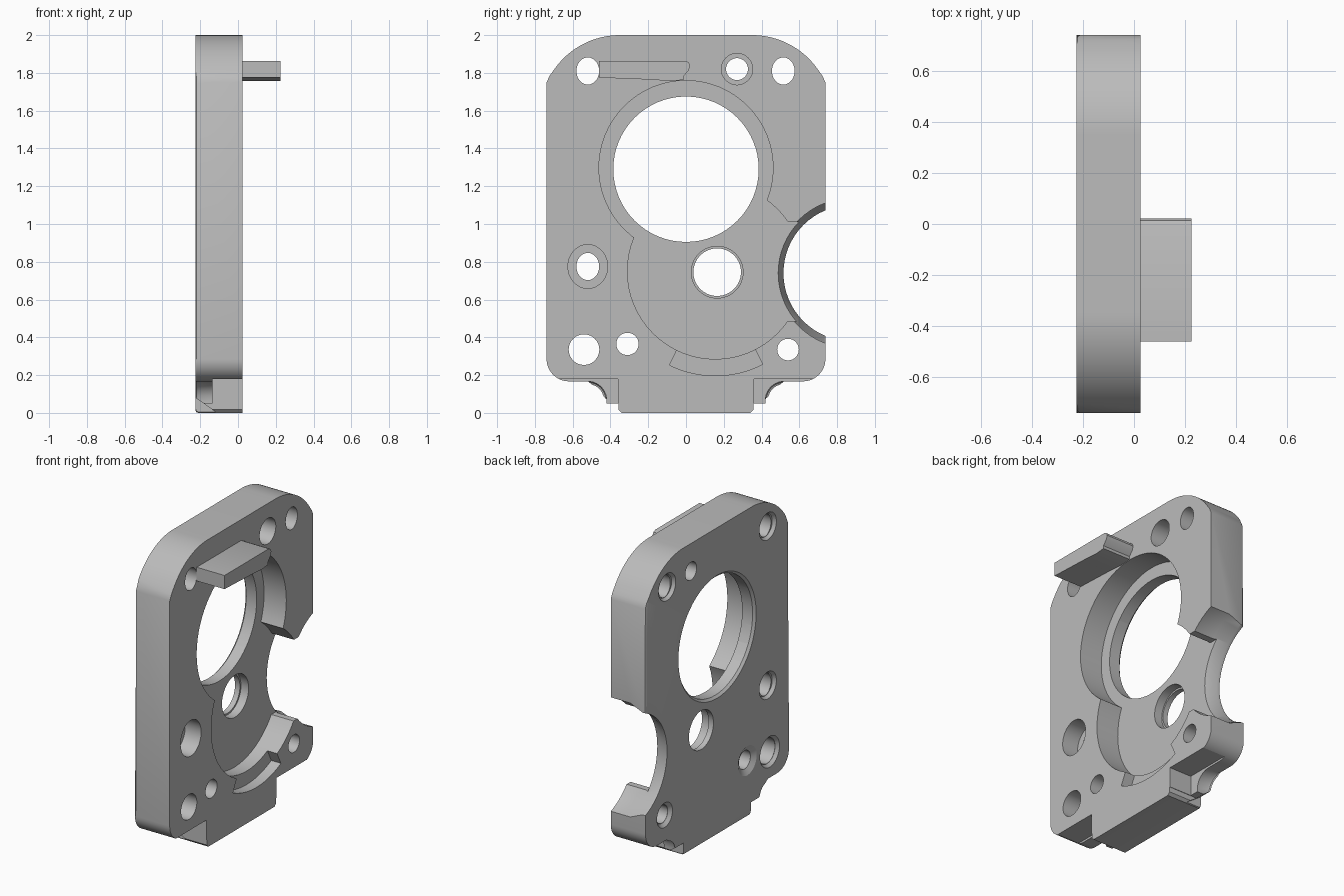
import bpy, bmesh
from math import sin, cos, radians

cube = bpy.data.objects.get("Cube")
if cube:
    bpy.data.objects.remove(cube, do_unlink=True)

BACK, FRONT, FLOOR = -0.225, 0.025, -0.135
OUT = 0.1      # cutters overshoot the front face to here
BEHIND = -0.3  # and the back face to here

grey = bpy.data.materials.new("plain grey")
grey.use_nodes = True
grey.diffuse_color = (0.5, 0.5, 0.5, 1)
grey.node_tree.nodes["Principled BSDF"].inputs["Base Color"].default_value = (0.5, 0.5, 0.5, 1)


def arc(cy, cz, ry, a0, a1, n, rz=None):
    rz = rz or ry
    angles = [radians(a0 + (a1 - a0) * i / n) for i in range(n + 1)]
    return [(cy + ry * cos(a), cz + rz * sin(a)) for a in angles]


def ring(cy, cz, ry, rz=None):
    return arc(cy, cz, ry, 0, 360, 64, rz)[:-1]


def box(y0, z0, y1, z1):
    return [(y0, z0), (y1, z0), (y1, z1), (y0, z1)]


def loft(name, sections, bevel_back=0):
    """Solid through (x, profile) sections, profiles given in y and z."""
    bm = bmesh.new()
    rows = [[bm.verts.new((x, y, z)) for y, z in pts] for x, pts in sections]
    for a, b in zip(rows, rows[1:]):
        for i in range(len(a)):
            j = (i + 1) % len(a)
            bm.faces.new((a[i], a[j], b[j], b[i]))
    back = bm.faces.new(rows[0][::-1])
    bm.faces.new(rows[-1])
    if bevel_back:
        bmesh.ops.bevel(bm, geom=list(back.edges), offset=bevel_back,
                        segments=2, profile=0.5, affect='EDGES')
    bmesh.ops.recalc_face_normals(bm, faces=bm.faces)
    mesh = bpy.data.meshes.new(name)
    bm.to_mesh(mesh)
    bm.free()
    mesh.materials.append(grey)
    obj = bpy.data.objects.new(name, mesh)
    bpy.context.collection.objects.link(obj)
    return obj


def combine(target, tool, operation='DIFFERENCE'):
    mod = target.modifiers.new("combine", 'BOOLEAN')
    mod.operation, mod.object, mod.solver = operation, tool, 'EXACT'
    bpy.context.view_layer.objects.active = target
    bpy.ops.object.modifier_apply(modifier=mod.name)
    bpy.data.objects.remove(tool, do_unlink=True)


def cut(pts, x0=BEHIND, x1=OUT):
    combine(plate, loft("cutter", [(x0, pts), (x1, pts)]))


def countersink(y, z, r_in, r_out, depth):
    slope = (r_out - r_in) / depth
    combine(plate, loft("cutter", [
        (BACK - 0.02, ring(y, z, r_out + 0.02 * slope)),
        (BACK + depth, ring(y, z, r_in))]))


# Plate outline: half profile from bottom to top, mirrored
half = [(0.34, 0), (0.357, 0.017), (0.357, 0.05), (0.42, 0.05)]
half += arc(0.52, 0.067, 0.1, 180, 90, 6)
half += arc(0.62, 0.285, 0.118, -90, 0, 12)
half += [(0.738, 1.75), (0.722, 1.785)]
half += arc(0.35, 1.576, 0.424, 34, 90, 16)
outline = half + [(-y, z) for y, z in reversed(half)]
plate = loft("mounting_plate", [(BACK, outline), (FRONT, outline)], 0.014)

# Lower corner notches on the front layer and sloped lugs behind them
for side in (-1, 1):
    cut(box(*sorted((side * 0.36, side * 0.67))[:1], -0.1,
            max(side * 0.36, side * 0.67), 0.18), FLOOR)
    y0, y1 = sorted((side * 0.345, side * 0.6))
    combine(plate, loft("cutter", [
        (BEHIND, box(y0, -0.1, y1, 0.132)),
        (-0.06, box(y0, -0.1, y1, -0.035))]))

# Two overlapping round pockets, their side opening and the shallow curved slot
cut(ring(0, 1.298, 0.461), FLOOR)
cut(ring(0.155, 0.75, 0.465), FLOOR)
cut(box(0.45, 0.483, 0.85, 1.01), FLOOR)
cut(arc(0.155, 0.75, 0.553, 244, 297, 16) + arc(0.155, 0.75, 0.44, 297, 244, 16),
    FRONT - 0.07)

# Half-round opening in the side, narrowing toward the back
side_round = ring(0.876, 0.74, 0.396)
combine(plate, loft("cutter", [(BEHIND, ring(0.876, 0.74, 0.36)),
                               (BACK + 0.02, ring(0.876, 0.74, 0.36)),
                               (FLOOR + 0.02, side_round), (OUT, side_round)]))

# Large bore and shaft bore
cut(ring(0, 1.29, 0.385))
countersink(0, 1.29, 0.384, 0.4, 0.016)
cut(ring(0.165, 0.745, 0.126))
cut(ring(0.165, 0.745, 0.137), -0.19)

# Screw holes: y, z, radii, countersink radius at the back
for y, z, ry, rz, sink in ((-0.52, 1.81, 0.06, 0.072, 0.088),
                           (0.515, 1.81, 0.06, 0.072, 0.088),
                           (0.27, 1.82, 0.058, 0.058, 0),
                           (-0.52, 0.775, 0.06, 0.072, 0.088),
                           (-0.54, 0.335, 0.081, 0.081, 0.1),
                           (-0.31, 0.365, 0.059, 0.059, 0.095),
                           (0.54, 0.335, 0.057, 0.057, 0.08)):
    cut(ring(y, z, ry, rz))
    if sink:
        countersink(y, z, rz + 0.002, sink, 0.02)

# Counterbores on the front
cut(ring(0.27, 1.82, 0.083), -0.09)
cut(ring(-0.52, 0.775, 0.105, 0.116), -0.09)

# Projecting tab above the large bore
tab_profile = [(-0.46, 1.775), (-0.2, 1.765), (-0.08, 1.757), (-0.012, 1.763),
               (-0.012, 1.782), (0.015, 1.815), (0.022, 1.838),
               (0.014, 1.856), (-0.005, 1.864), (-0.46, 1.864)]
tab = loft("projecting_tab", [(FRONT - 0.02, tab_profile), (0.225, tab_profile)])
# The tab root stops at the pocket wall
combine(tab, loft("cutter", [(BEHIND, ring(0, 1.298, 0.461)), (FRONT, ring(0, 1.298, 0.461))]))

for obj in (plate, tab):
    bpy.ops.object.select_all(action='DESELECT')
    obj.select_set(True)
    bpy.context.view_layer.objects.active = obj
    bpy.ops.object.shade_smooth_by_angle(angle=radians(30))
